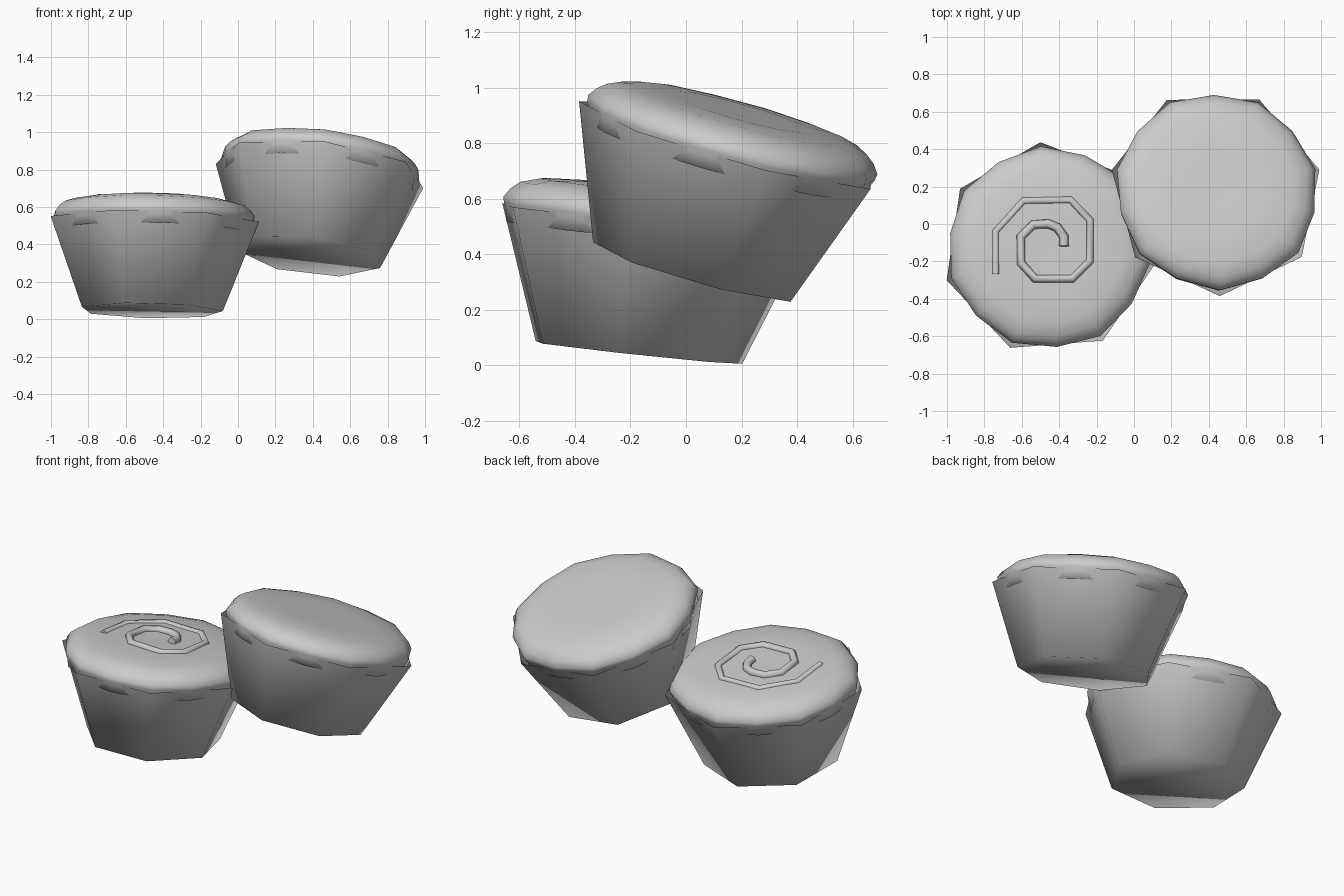
import bpy, bmesh
from math import radians, cos, sin, pi
from mathutils import Vector, Matrix

if "Cube" in bpy.data.objects:
    bpy.data.objects.remove(bpy.data.objects["Cube"])


def placement(centre, normal):
    rot = Vector((0, 0, 1)).rotation_difference(Vector(normal)).to_matrix().to_4x4()
    return Matrix.Translation(centre) @ rot


def lathe(name, profile, sides, phase, matrix, corner_scale=1.0, cap_top=False):
    """Stack polygon rings (radius, height); even corners are scaled by corner_scale."""
    bm = bmesh.new()
    rings = []
    for r, z in profile:
        ring = []
        for i in range(sides):
            a = phase + 2 * pi * i / sides
            k = r * (corner_scale if i % 2 == 0 else 1.0)
            ring.append(bm.verts.new((k * cos(a), k * sin(a), z)))
        rings.append(ring)
    for lo, hi in zip(rings, rings[1:]):
        for i in range(sides):
            j = (i + 1) % sides
            bm.faces.new((lo[i], lo[j], hi[j], hi[i]))
    bm.faces.new(rings[0][::-1])
    if cap_top:
        bm.faces.new(rings[-1])
    for f in bm.faces:
        f.smooth = True
    me = bpy.data.meshes.new(name)
    bm.to_mesh(me)
    bm.free()
    ob = bpy.data.objects.new(name, me)
    ob.matrix_world = matrix
    bpy.context.collection.objects.link(ob)
    return ob


CUP = [(0.388, -0.48), (0.573, 0.0)]
CAKE = [(0.513, -0.06), (0.522, -0.012), (0.531, 0.008), (0.534, 0.03), (0.512, 0.062),
        (0.48, 0.088), (0.41, 0.108), (0.26, 0.117), (0.08, 0.112)]

# Two seven-sided paper cups, each holding a cake with a domed top
left = placement((-0.455, -0.131, 0.523), (0.02, 0.107, 1))
right = placement((0.44, 0.167, 0.80), (0.116, 0.278, 1))
for side, m, phase in (("left", left, radians(94.5)), ("right", right, radians(271))):
    lathe(side + "_paper_cup", CUP, 7, phase, m)
    lathe(side + "_cake", CAKE, 14, phase, m, 1.025, True)

# Angular icing spiral half sunk into the left cake
path = [(-.365, -.12), (-.365, -.07), (-.40, -.02), (-.45, .0), (-.53, -.005), (-.595, -.07),
        (-.595, -.21), (-.52, -.295), (-.32, -.295), (-.225, -.2), (-.225, .02),
        (-.33, .13), (-.58, .125), (-.73, -.04), (-.73, -.27)]
cu = bpy.data.curves.new("icing_spiral", 'CURVE')
cu.dimensions = '3D'
cu.bevel_depth = 0.026
cu.bevel_resolution = 1
cu.use_fill_caps = True
sp = cu.splines.new('POLY')
sp.points.add(len(path) - 1)
for i, (p, (x, y)) in enumerate(zip(sp.points, path)):
    p.co = (x + 0.443, y + 0.12, 0.122 - 0.001 * i, 1)
    p.radius = 1.0 - 0.015 * i
icing = bpy.data.objects.new("icing_spiral", cu)
icing.matrix_world = left
bpy.context.collection.objects.link(icing)
bpy.context.view_layer.objects.active = icing
icing.select_set(True)
bpy.ops.object.convert(target='MESH')
bpy.ops.object.shade_smooth()
